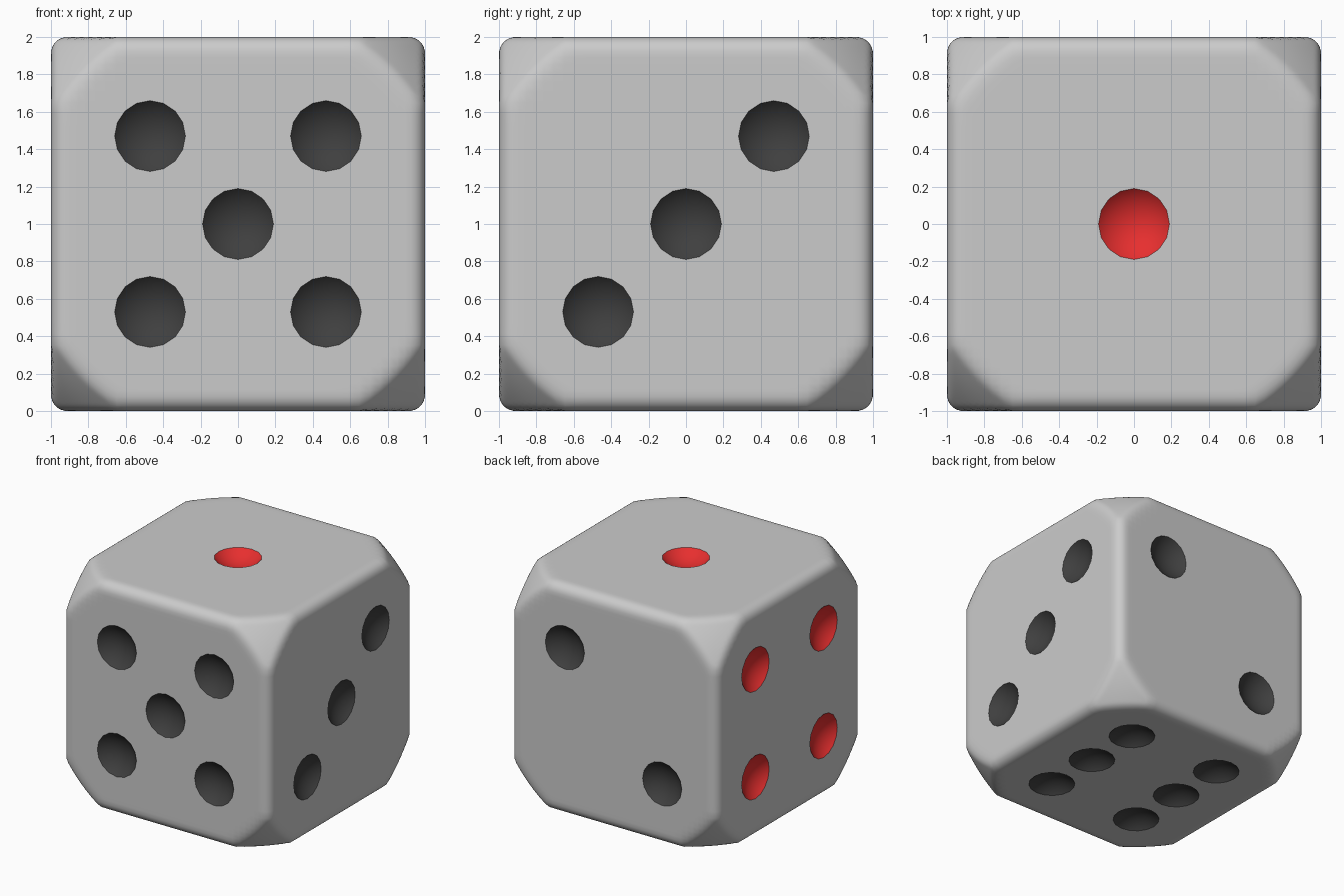
import bpy, bmesh, math
from mathutils import Vector

if "Cube" in bpy.data.objects:
    bpy.data.objects.remove(bpy.data.objects["Cube"])

ROUND = 0.09            # edge rounding
CORE = 1 - ROUND        # half size of the inner cube
FLAT = 1.11             # radius of the circle that trims each flat face
BALL = math.hypot(CORE, FLAT)
PIP_R, PIP_D, SIDES = 0.19, 0.08, 16
S = 0.47                # pip spacing


def clip(p, k):
    return Vector([max(-CORE, min(CORE, c * k)) for c in p])


def rounded(p):
    """Push a cube point onto the rounded cube trimmed by a ball."""
    q = clip(p, 1)
    if q.length > BALL:
        lo, hi = 0.0, 1.0
        for _ in range(40):
            mid = (lo + hi) / 2
            if clip(p, mid).length > BALL:
                hi = mid
            else:
                lo = mid
        q = clip(p, lo)
    return q + (p - q).normalized() * ROUND


def new_object(name, bm):
    mesh = bpy.data.meshes.new(name)
    bm.to_mesh(mesh)
    bm.free()
    ob = bpy.data.objects.new(name, mesh)
    bpy.context.collection.objects.link(ob)
    return ob


# Faces of the die: normal, horizontal axis, vertical axis, colour, pip places
X, Y, Z = Vector((1, 0, 0)), Vector((0, 1, 0)), Vector((0, 0, 1))
four = [(a, b) for a in (-S, S) for b in (-S, S)]
diagonal = [(-S, -S), (S, S)]
six = [(a, b) for a in (-0.45, 0.45) for b in (-0.51, 0, 0.51)]
faces = [
    (Z, X, Y, "red", [(0, 0)]),
    (-Y, X, Z, "black", four + [(0, 0)]),
    (X, Y, Z, "black", diagonal + [(0, 0)]),
    (Y, X, Z, "black", diagonal),
    (-X, Y, Z, "red", four),
    (-Z, X, Y, "black", six),
]
pips = [(n + u * a + v * b, n, u, v, col)
        for n, u, v, col, places in faces for a, b in places]

# Solid body: gridded cube, denser toward the edges, then rounded
bm = bmesh.new()
bmesh.ops.create_cube(bm, size=2)
bmesh.ops.subdivide_edges(bm, edges=bm.edges[:], cuts=39, use_grid_fill=True)
for vert in bm.verts:
    vert.co = rounded(Vector([math.sin(c * math.pi / 2) for c in vert.co]))
solid = new_object("solid_body", bm)

# Dimple cutters: turned ball caps standing on the face plane
bm = bmesh.new()
cap_r = (PIP_R ** 2 + PIP_D ** 2) / (2 * PIP_D)
rim = math.asin(PIP_R / cap_r)
for centre, n, u, v, col in pips:
    pole = bm.verts.new(centre - n * PIP_D)
    prev = None
    for k in range(1, 9):
        phi = rim * k / 6.5
        r, h = cap_r * math.sin(phi), cap_r * (1 - math.cos(phi)) - PIP_D
        ring = []
        for i in range(SIDES):
            t = 2 * math.pi * i / SIDES
            ring.append(bm.verts.new(
                centre + n * h + (u * math.cos(t) + v * math.sin(t)) * r))
        for i in range(SIDES):
            j = (i + 1) % SIDES
            if prev:
                bm.faces.new((prev[i], prev[j], ring[j], ring[i]))
            else:
                bm.faces.new((pole, ring[j], ring[i]))
        prev = ring
    bm.faces.new(prev)
bmesh.ops.recalc_face_normals(bm, faces=bm.faces[:])
cutter = new_object("dimple_cutter", bm)

mod = solid.modifiers.new("dimples", 'BOOLEAN')
mod.operation = 'DIFFERENCE'
mod.solver = 'EXACT'
mod.object = cutter
bpy.context.view_layer.update()
cut = bpy.data.meshes.new_from_object(
    solid.evaluated_get(bpy.context.evaluated_depsgraph_get()))
for helper in (solid, cutter):
    bpy.data.objects.remove(helper, do_unlink=True)


def part_of(point):
    """Name the colour group a cut face belongs to."""
    for centre, n, u, v, col in pips:
        d = point - centre
        if d.length < 0.25 and d.dot(n) < -0.0005:
            return col
    return "body"


# Split the cut die into body, black pips and red pips
colours = {"black": (0.05, 0.05, 0.05, 1), "red": (0.8, 0.028, 0.028, 1)}
for key, name in (("body", "die_body"), ("black", "black_pips"), ("red", "red_pips")):
    bm = bmesh.new()
    bm.from_mesh(cut)
    drop = [f for f in bm.faces if part_of(f.calc_center_median()) != key]
    bmesh.ops.delete(bm, geom=drop, context='FACES')
    bmesh.ops.translate(bm, verts=bm.verts[:], vec=Z)
    ob = new_object(name, bm)
    ob.data.materials.clear()
    if key in colours:
        mat = bpy.data.materials.new(key + "_paint")
        mat.diffuse_color = colours[key]
        mat.use_nodes = True
        mat.node_tree.nodes["Principled BSDF"].inputs["Base Color"].default_value = mat.diffuse_color
        ob.data.materials.append(mat)
    bpy.ops.object.select_all(action='DESELECT')
    ob.select_set(True)
    bpy.context.view_layer.objects.active = ob
    bpy.ops.object.shade_smooth_by_angle(angle=math.radians(30))
